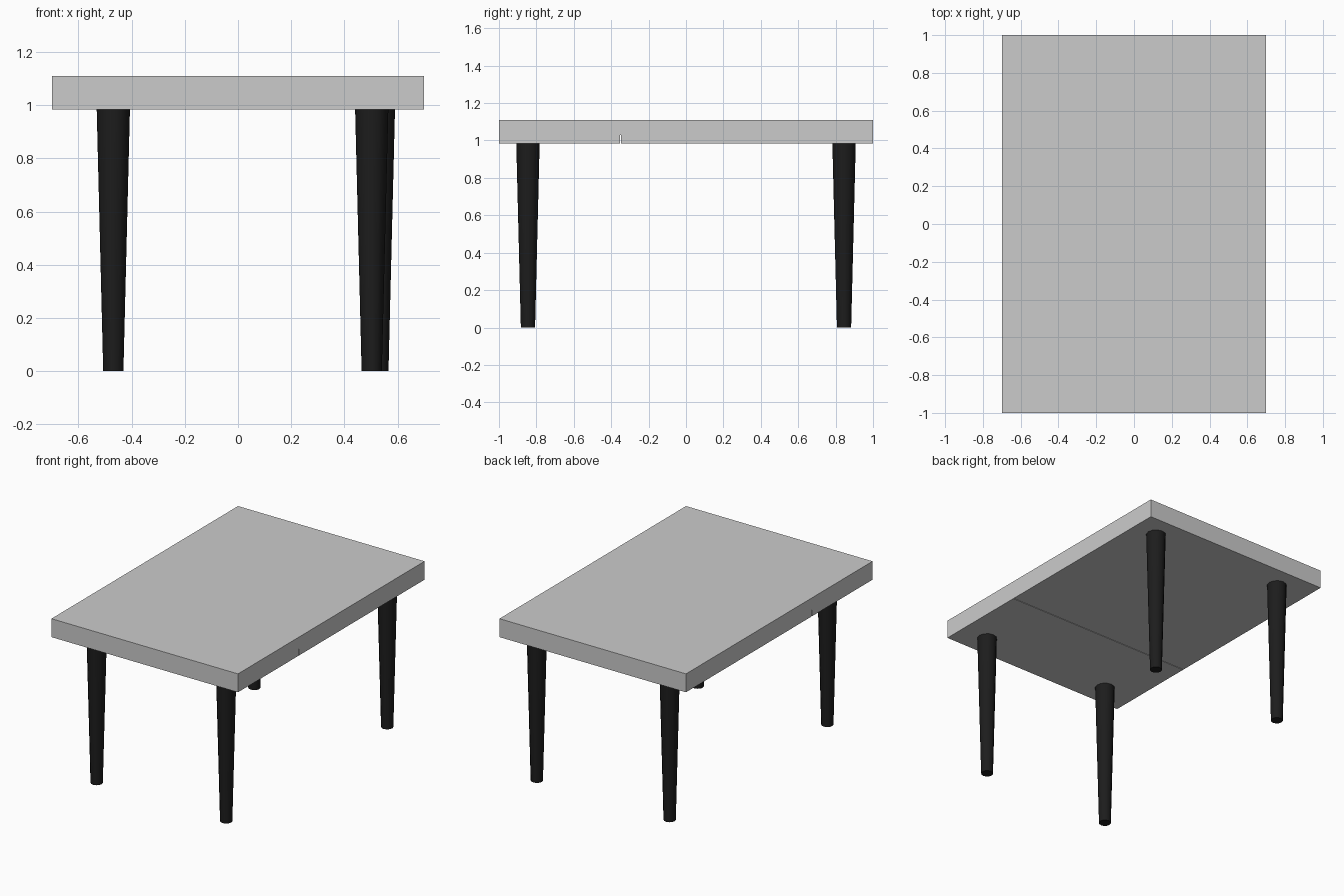
import bpy
from math import radians

if "Cube" in bpy.data.objects:
    bpy.data.objects.remove(bpy.data.objects["Cube"])


def material(name, value):
    m = bpy.data.materials.new(name)
    m.diffuse_color = (value, value, value, 1)
    m.use_nodes = True
    m.node_tree.nodes["Principled BSDF"].inputs["Base Color"].default_value = m.diffuse_color
    return m


black = material("black_paint", 0.012)
shade = material("dark_grey", 0.55)


def board(name, y0, y1, z0, z1, mat=None):
    bpy.ops.mesh.primitive_cube_add(size=1, location=(0, (y0 + y1) / 2, (z0 + z1) / 2))
    ob = bpy.context.object
    ob.name = name
    ob.scale = (1.4, y1 - y0, z1 - z0)
    bpy.ops.object.transform_apply(location=False, rotation=False, scale=True)
    if mat:
        ob.data.materials.append(mat)


def leg(name, x, y):
    bpy.ops.mesh.primitive_cone_add(vertices=12, radius1=0.038, radius2=0.0625,
                                    depth=0.985, location=(x, y, 0.4925))
    ob = bpy.context.object
    ob.name = name
    ob.data.materials.append(black)
    bpy.ops.object.shade_smooth_by_angle(angle=radians(40))


# Table top: one upper board on two lower boards with a fine seam
board("top_board", -1, 1, 1.03, 1.11)
board("lower_board_front", -1, -0.352, 0.985, 1.03, shade)
board("lower_board_back", -0.348, 1, 0.985, 1.03, shade)

# Tapered legs
leg("front_left_leg", -0.469, -0.845)
leg("front_right_leg", 0.503, -0.845)
leg("back_left_leg", -0.469, 0.845)
leg("back_right_leg", 0.528, 0.845)
